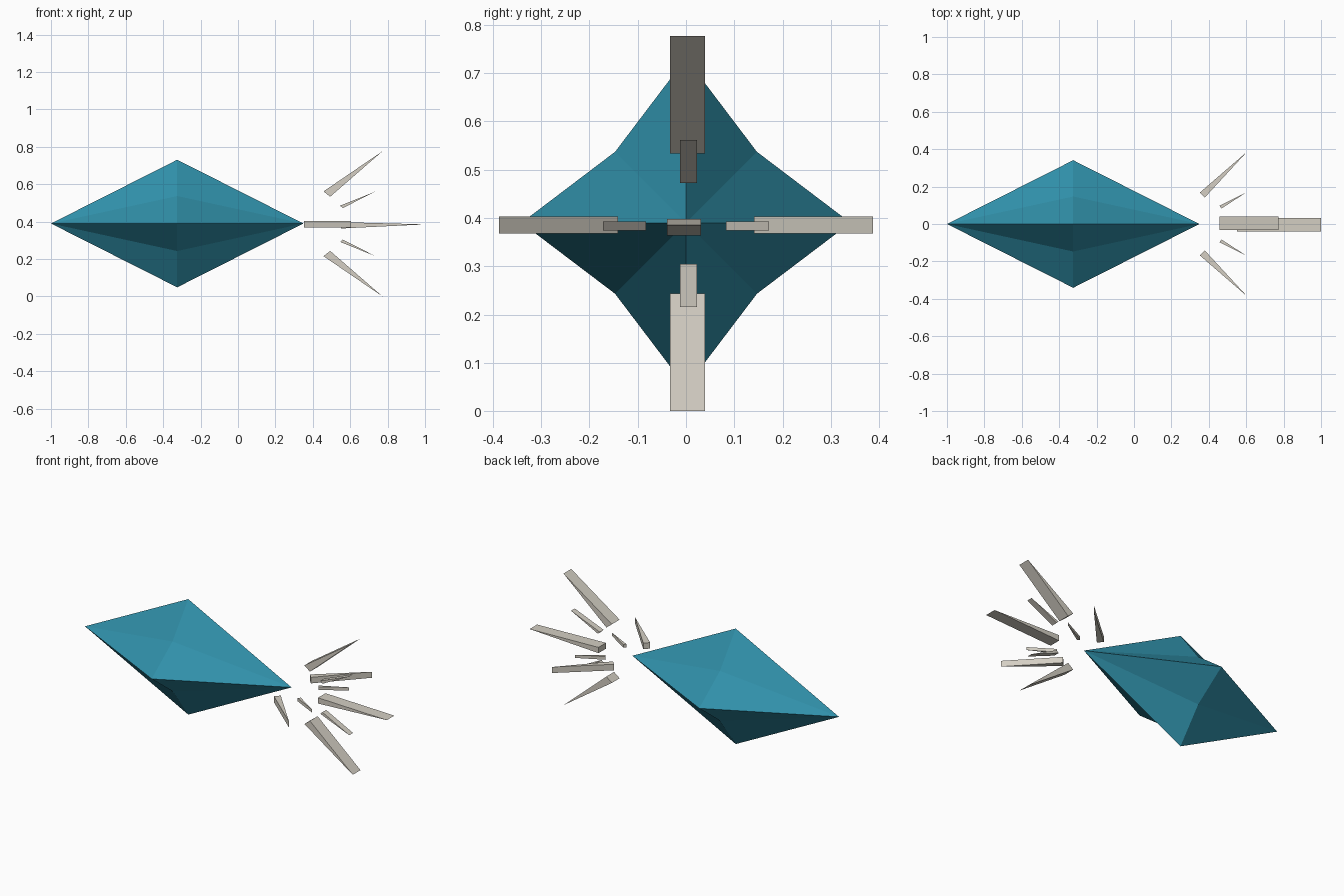
import bpy, bmesh, math
from mathutils import Vector

if "Cube" in bpy.data.objects:
    bpy.data.objects.remove(bpy.data.objects["Cube"])


def material(name, rgb):
    m = bpy.data.materials.new(name)
    m.diffuse_color = (*rgb, 1)
    m.use_nodes = True
    m.node_tree.nodes["Principled BSDF"].inputs["Base Color"].default_value = m.diffuse_color
    return m


teal = material("teal crystal", (0.030, 0.280, 0.400))
stone = material("pale stone", (0.660, 0.625, 0.550))
CZ = 0.3885  # height of the long axis


def build(name, verts, faces, mat):
    bm = bmesh.new()
    vs = [bm.verts.new(v) for v in verts]
    for f in faces:
        bm.faces.new([vs[i] for i in f])
    bmesh.ops.recalc_face_normals(bm, faces=bm.faces[:])
    me = bpy.data.meshes.new(name)
    bm.to_mesh(me)
    bm.free()
    me.materials.append(mat)
    ob = bpy.data.objects.new(name, me)
    bpy.context.collection.objects.link(ob)
    return ob


# Crystal body: a four-pointed star ring joined to two tips
ring = []
for i in range(8):
    r = 0.341 if i % 2 == 0 else 0.147 * math.sqrt(2)
    a = i * math.pi / 4
    ring.append((-0.325, r * math.cos(a), 0.39 + r * math.sin(a)))
verts = ring + [(-1, 0, 0.39), (0.35, 0, 0.39)]
faces = [(i, (i + 1) % 8, tip) for i in range(8) for tip in (8, 9)]
build("crystal_body", verts, faces, teal)


# Wedge shard: rectangular base (a to b), tapering to a sharp edge at tip.
# Points are (x, distance from axis) along direction d; lo..hi is the width.
def shard(name, a, b, tip, d, w, lo, hi):
    d, w = Vector(d), Vector(w)
    pts = []
    for s in (lo, hi):
        for x, r in (a, b, tip):
            pts.append(Vector((x, 0, CZ)) + d * r + w * s)
    build(name, pts, [(0, 1, 2), (3, 4, 5), (0, 1, 4, 3), (1, 2, 5, 4), (2, 0, 3, 5)], stone)


Y, Z = (0, 1, 0), (0, 0, 1)
for side, s in (("upper", 1), ("lower", -1)):
    shard(side + "_large_shard", (0.457, 0.173), (0.493, 0.145), (0.773, 0.3885),
          (0, 0, s), Y, -0.033, 0.039)
    shard(side + "_small_shard", (0.546, 0.097), (0.560, 0.084), (0.735, 0.173),
          (0, 0, s), Y, -0.012, 0.023)
for side, s in (("back", 1), ("front", -1)):
    shard(side + "_large_shard", (0.352, 0.168), (0.378, 0.141), (0.605, 0.387),
          (0, s, 0), Z, -0.021, 0.0145)
    shard(side + "_small_shard", (0.457, 0.097), (0.468, 0.083), (0.605, 0.172),
          (0, s, 0), Z, -0.014, 0.0045)

# Axial shard trailing straight behind the body
shard("axial_shard", (0.55, 0.009), (0.55, -0.025), (1.0, -0.003), Z, Y, -0.039, 0.031)
